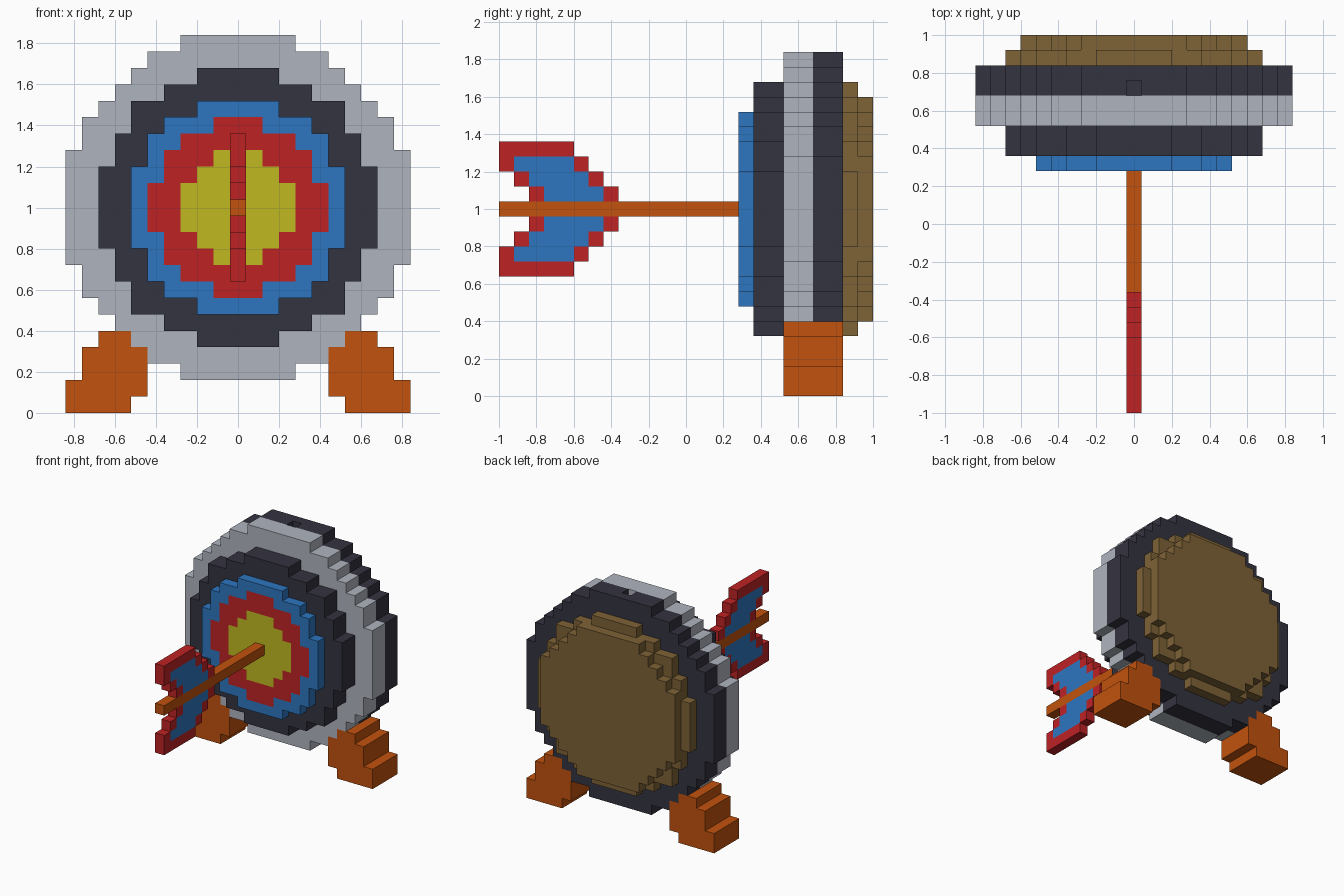
import bpy, bmesh, math

if "Cube" in bpy.data.objects:
    bpy.data.objects.remove(bpy.data.objects["Cube"], do_unlink=True)

U = 0.08          # block size
CENTRE = 1.0      # height of the bullseye


def material(name, rgb):
    lin = [((c / 255 + 0.055) / 1.055) ** 2.4 if c > 10 else c / 255 / 12.92 for c in rgb]
    m = bpy.data.materials.new(name)
    m.use_nodes = True
    m.diffuse_color = (*lin, 1)
    m.node_tree.nodes["Principled BSDF"].inputs["Base Color"].default_value = (*lin, 1)
    return m


GREY = material("light grey", (175, 181, 191))
DARK = material("charcoal", (52, 51, 64))
BLUE = material("blue", (45, 118, 192))
RED = material("red", (190, 34, 36))
YELLOW = material("yellow", (192, 186, 33))
BROWN = material("straw brown", (126, 98, 54))
ORANGE = material("orange wood", (194, 82, 13))


def blocks(name, cells, start, end, place):
    """Extrude a set of square cells {(a, b): material} from start to end.
    place(a, b, d) turns cell corners and depth into a position."""
    bm = bmesh.new()
    verts, mats = {}, []

    def v(a, b, d):
        if (a, b, d) not in verts:
            verts[a, b, d] = bm.verts.new(place(a * U, b * U, d))
        return verts[a, b, d]

    for (i, j), mat in cells.items():
        if mat not in mats:
            mats.append(mat)
        ring = [(i - .5, j - .5), (i + .5, j - .5), (i + .5, j + .5), (i - .5, j + .5)]
        quads = [[v(*c, start) for c in ring], [v(*c, end) for c in ring]]
        # walls only where there is no neighbouring cell
        for k, (di, dj) in enumerate([(0, -1), (1, 0), (0, 1), (-1, 0)]):
            if (i + di, j + dj) not in cells:
                p, q = ring[k], ring[(k + 1) % 4]
                quads.append([v(*p, start), v(*q, start), v(*q, end), v(*p, end)])
        for quad in quads:
            bm.faces.new(quad).material_index = mats.index(mat)
    bmesh.ops.recalc_face_normals(bm, faces=bm.faces)
    bmesh.ops.dissolve_limit(bm, angle_limit=math.radians(1), verts=bm.verts,
                             edges=bm.edges, delimit={'MATERIAL'})
    mesh = bpy.data.meshes.new(name)
    bm.to_mesh(mesh)
    bm.free()
    for mat in mats:
        mesh.materials.append(mat)
    obj = bpy.data.objects.new(name, mesh)
    bpy.context.collection.objects.link(obj)
    return obj


def facing(a, b, d):      # cells in the x-z plane, depth along y
    return (a, d, b + CENTRE)


def sideways(a, b, d):    # cells in the y-z plane, depth along x
    return (d, a, b + CENTRE)


def disc(*rings):
    """Stepped disc; rings are (radius in blocks, material) from inside out."""
    cells, n = {}, int(rings[-1][0])
    for i in range(-n, n + 1):
        for j in range(-n, n + 1):
            for radius, mat in rings:
                if i * i + j * j <= radius * radius:
                    cells[i, j] = mat
                    break
    return cells


# Target layers, front to back
blocks("painted_face", disc((3.5, YELLOW), (5.2, RED), (6.5, BLUE)), 0.28, 0.36, facing)
blocks("front_ring", disc((8.5, DARK)), 0.36, 0.52, facing)
blocks("rim", disc((10.5, GREY)), 0.52, 0.68, facing)
notched = disc((10.5, DARK))
del notched[0, 10]        # small notch on top
blocks("notched_back_ring", notched, 0.68, 0.76, facing)
blocks("back_ring", disc((10.5, DARK)), 0.76, 0.84, facing)
blocks("straw_back", disc((8.5, BROWN)), 0.84, 0.92, facing)
blocks("straw_back_cap", disc((7.65, BROWN)), 0.92, 1.0, facing)

# Feet: first and last column of each row, from the ground up
foot_rows = [(7, 10), (6, 10), (6, 9), (6, 9), (7, 8)]
for side, name in ((1, "left_foot"), (-1, "right_foot")):
    foot = {(side * i, row - 12): ORANGE
            for row, (a, b) in enumerate(foot_rows) for i in range(a, b + 1)}
    blocks(name, foot, 0.52, 0.84, facing)

# Arrow shaft
shaft = {(i, 0): ORANGE for i in range(-12, 4)}
blocks("arrow_shaft", shaft, -0.04, 0.04, sideways)

# Arrow fletching: slanted blue vanes with a red border
for side, name in ((1, "upper_fletching"), (-1, "lower_fletching")):
    vane = {}
    for row in (1, 2, 3):
        first, last = -9 - row, -4 - row
        for i in range(first, last + 1):
            vane[i, side * row] = RED if i in (first, last) else BLUE
    for i in range(-12, -7):
        vane[i, side * 4] = RED
    blocks(name, vane, -0.04, 0.04, sideways)
